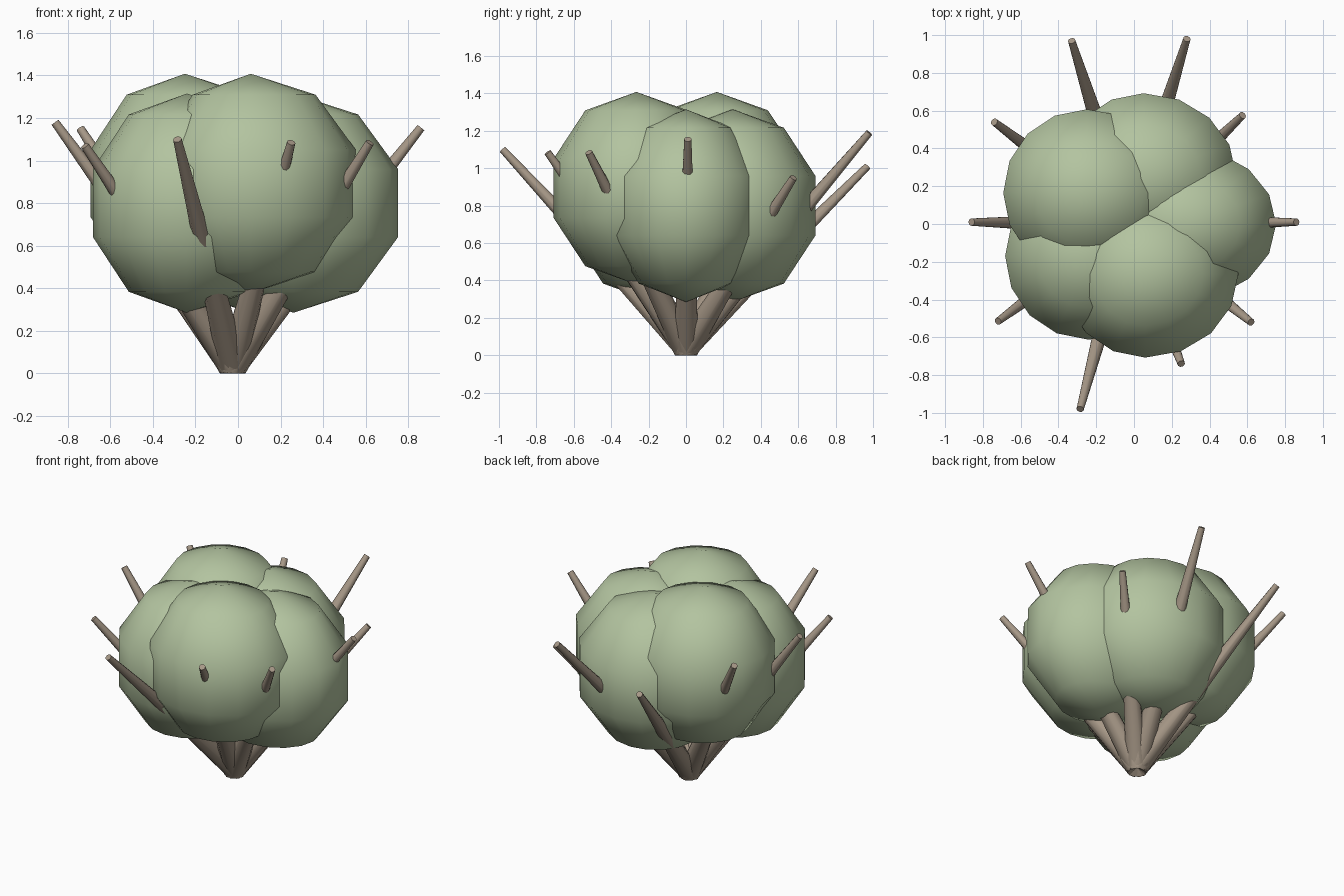
import bpy, bmesh
from math import radians
from mathutils import Vector, Matrix

if "Cube" in bpy.data.objects:
    bpy.data.objects.remove(bpy.data.objects["Cube"])


def material(name, rgb):
    m = bpy.data.materials.new(name)
    m.diffuse_color = (*rgb, 1)
    m.use_nodes = True
    m.node_tree.nodes["Principled BSDF"].inputs["Base Color"].default_value = m.diffuse_color
    return m


LEAF = material("leaf_green", (0.45, 0.55, 0.35))
BARK = material("bark_brown", (0.38, 0.31, 0.24))


def finish(name, bm, mat):
    me = bpy.data.meshes.new(name)
    bm.to_mesh(me)
    bm.free()
    me.materials.append(mat)
    ob = bpy.data.objects.new(name, me)
    bpy.context.collection.objects.link(ob)
    bpy.ops.object.select_all(action='DESELECT')
    ob.select_set(True)
    bpy.context.view_layer.objects.active = ob
    bpy.ops.object.shade_smooth_by_angle(angle=radians(50))
    return ob


# foliage: five coarse spheres with five bands, a little fuller towards +x
CLUMPS = [(0.06, -0.265, 0.893, 0.465), (-0.25, 0.165, 0.893, 0.465),
          (0.26, 0.0, 0.80, 0.43), (0.05, 0.25, 0.80, 0.465),
          (-0.24, -0.17, 0.80, 0.465)]
for i, (x, y, z, ry) in enumerate(CLUMPS):
    bm = bmesh.new()
    bmesh.ops.create_uvsphere(bm, u_segments=16, v_segments=5, radius=1)
    for v in bm.verts:
        rx = 0.518 if v.co.x > 0 else 0.465
        v.co = (x + v.co.x * rx, y + v.co.y * ry, z + v.co.z * 0.515)
    finish(f"leaf_clump_{i + 1}", bm, LEAF)

# branches: tapered rods fanning out of one root point
ROOT = Vector((-0.025, 0, 0.035))
TIPS = [(-0.33, 0.97, 1.01), (0.28, 0.98, 1.19), (0.575, 0.575, 0.95),
        (0.86, 0.01, 1.155), (0.62, -0.52, 1.085), (0.25, -0.74, 1.085),
        (-0.285, -0.98, 1.10), (-0.72, -0.515, 1.07), (-0.86, 0.01, 1.18),
        (-0.74, 0.54, 1.15)]
for i, t in enumerate(TIPS):
    d = Vector(t) - ROOT
    bm = bmesh.new()
    bmesh.ops.create_cone(bm, cap_ends=True, segments=10, radius1=0.07,
                          radius2=0.02, depth=d.length)
    rot = d.to_track_quat('Z', 'Y').to_matrix().to_4x4()
    bmesh.ops.transform(bm, verts=bm.verts,
                        matrix=Matrix.Translation(ROOT + d / 2) @ rot)
    for v in bm.verts:
        v.co.z = max(v.co.z, 0)
    finish(f"branch_{i + 1}", bm, BARK)
